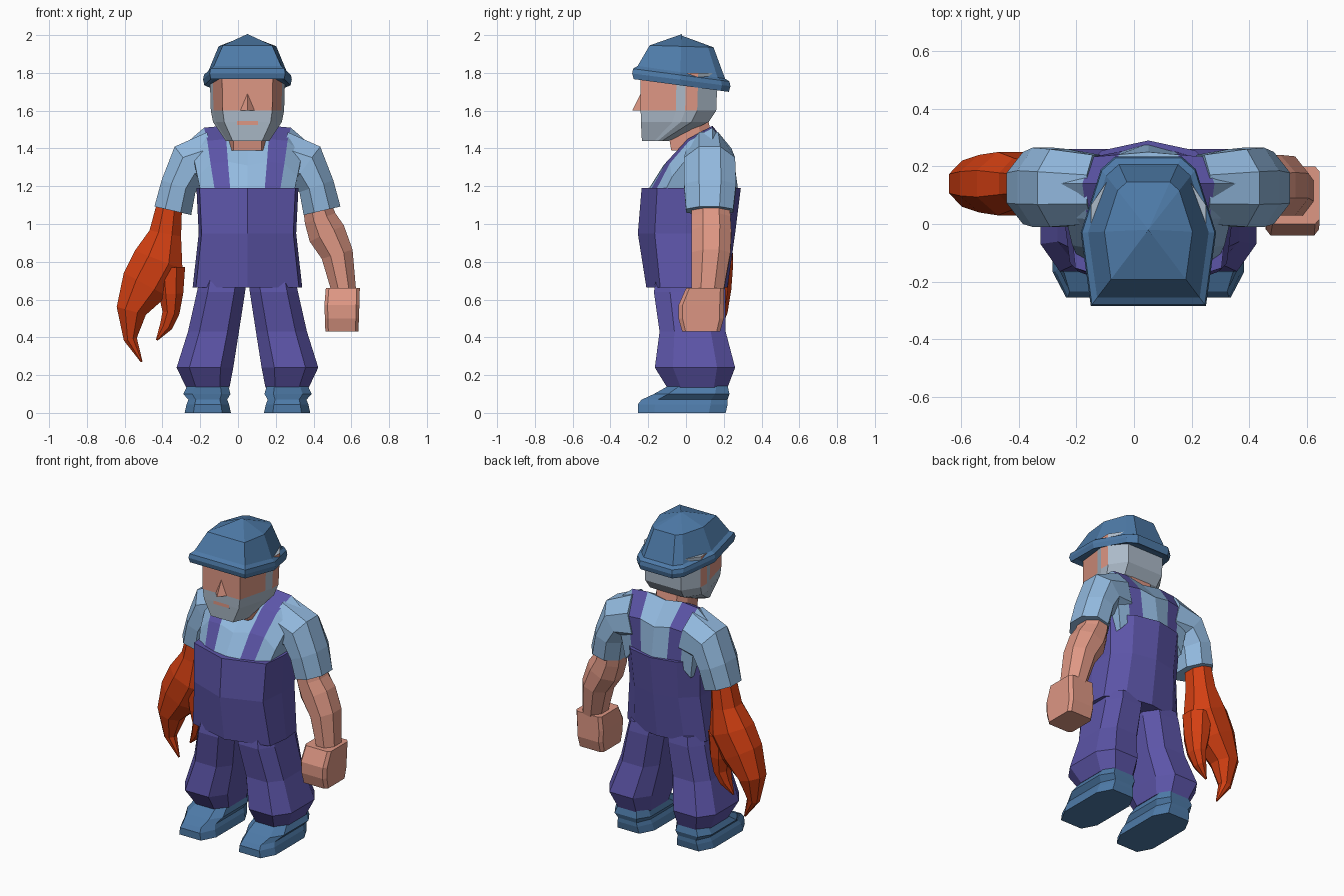
import bpy
import bmesh
from mathutils import Vector

cube = bpy.data.objects.get("Cube")
if cube:
    bpy.data.objects.remove(cube, do_unlink=True)

BODY_AXIS = .05  # the body sits beside the centre because of the large claw


def material(name, red, green, blue):
    mat = bpy.data.materials.new(name)
    mat.use_nodes = True
    colour = (red, green, blue, 1)
    mat.diffuse_color = colour
    mat.node_tree.nodes["Principled BSDF"].inputs["Base Color"].default_value = colour
    return mat


hat_blue = material("hat blue", .075, .195, .39)
overall_purple = material("overall purple", .107, .09, .39)
shirt_blue = material("shirt light blue", .29, .49, .74)
skin = material("skin", .73, .31, .23)
claw_red = material("claw red", .65, .05, .006)
beard_grey = material("beard grey", .41, .49, .58)


def loft(name, rings, materials, rule=None):
    """Join rings of points into a closed flat-shaded body."""
    bm = bmesh.new()
    loops = [[bm.verts.new(point) for point in ring] for ring in rings]
    for lower, upper in zip(loops, loops[1:]):
        for i in range(len(lower)):
            bm.faces.new((lower[i - 1], lower[i], upper[i], upper[i - 1]))
    bm.faces.new(loops[0])
    bm.faces.new(loops[-1])
    bmesh.ops.remove_doubles(bm, verts=bm.verts, dist=.0005)
    bmesh.ops.recalc_face_normals(bm, faces=bm.faces)
    if rule:
        for face in bm.faces:
            face.material_index = rule(face.calc_center_median())
    mesh = bpy.data.meshes.new(name)
    bm.to_mesh(mesh)
    bm.free()
    for mat in materials:
        mesh.materials.append(mat)
    part = bpy.data.objects.new(name, mesh)
    bpy.context.collection.objects.link(part)


def limb(name, sections, mat, side=1, axis=0, corner=.42, level=False):
    """Sweep a bevelled box through sections of x, z, width, front and back."""
    quarter = [(1, corner), (corner, 1)]
    shape = []
    for turn in range(4):
        shape += quarter
        quarter = [(-v, u) for u, v in quarter]
    rings = []
    for i, (x, z, width, front, back) in enumerate(sections):
        before = sections[max(i - 1, 0)]
        after = sections[min(i + 1, len(sections) - 1)]
        across = Vector((before[1] - after[1], after[0] - before[0])).normalized()
        if level:
            across = Vector((1, 0))
        across *= width / 2
        middle, depth = (front + back) / 2, (back - front) / 2
        rings.append([(axis + side * (x + u * across.x), middle + v * depth, z + u * across.y)
                      for u, v in shape])
    loft(name, rings, [mat])


def symmetric(half):
    """Complete a half outline, front to back, with its mirror image."""
    return half + [(-x, y) for x, y in reversed(half) if x > 0]


def on_body(outline, z, wide=1, long=1, front=0, tilt=0):
    """Place an outline at a height, scaled about a front line and tilted back."""
    return [(BODY_AXIS + x * wide, front + (y - front) * long, z - tilt * y)
            for x, y in outline]


# Hat: tilted brim, crown and apex
brim = symmetric([(.2, -.285), (.235, -.03), (.165, .19), (.115, .235)])
hat_steps = [(.86, 1.74), (.97, 1.73), (1, 1.76), (.98, 1.785), (.89, 1.8), (.65, 1.94), (0, 2)]
loft("hat", [on_body(brim, z, size, size, -.02, .13 if z < 1.9 else .02)
             for size, z in hat_steps], [hat_blue])

# Head: beard, sideburns and back hair are grey, the rest is skin
skull = symmetric([(.135, -.24), (.185, -.05), (.2, 0), (.2, .065), (.13, .168)])


def head_colour(centre):
    face = centre.y < -.06
    ear = abs(centre.x - BODY_AXIS) > .17 and .01 < centre.y < .06
    return 0 if centre.z > 1.6 and (face or ear) else 1


head_steps = [(1.8, 1, 1), (1.6, .97, .98), (1.54, .91, .88), (1.44, .58, .35)]
loft("head", [on_body(skull, z, wide, long, -.23) for z, wide, long in head_steps],
     [skin, beard_grey], head_colour)
loft("neck", [on_body(skull, z, .55, .55, front) for z, front in ((1.39, .12), (1.57, .05))],
     [skin])

# Nose and mouth
nose_base = [(-.042, -.235), (.042, -.235), (0, -.285)]
loft("nose", [on_body(nose_base, 1.6), on_body([(0, -.235)] * 3, 1.7)], [skin])
lips = [(-.055, -.232), (.055, -.232), (.055, -.239), (-.055, -.239)]
loft("mouth", [on_body(lips, z) for z in (1.525, 1.545)], [skin])


# Overalls body, with a ridge down the front and back
def waist(width, front, back):
    return symmetric([(0, front), (width * .94, front * .65), (width, 0),
                      (width * .96, back * .55), (width * .6, back * .88), (0, back)])


loft("overalls_body", [on_body(waist(.27, -.235, .29), 1.19),
                       on_body(waist(.258, -.255, .26), .95),
                       on_body(waist(.29, -.21, .22), .665)], [overall_purple])

# Shirt: slices across the chest; the strap slices take the overalls colour
# Each profile point has y, its change towards the side, height and spread
chest = [(-.22, .3, 1.17, 1), (-.12, .2, 1.33, 1.15), (0, .1, 1.45, 1.25),
         (.14, 0, 1.52, 1.35), (.25, -.1, 1.39, 1.15), (.28, -.3, 1.17, 1)]


def shirt_slice(side, width, sag):
    return [(BODY_AXIS + side * width * spread, y + slope * width, z - sag)
            for y, slope, z, spread in chest]


half_slices = [(.09, 0), (.17, .01), (.23, .08)]
shirt = [shirt_slice(-1, *step) for step in reversed(half_slices)]
shirt += [shirt_slice(1, *step) for step in [(0, .02)] + half_slices]
loft("shirt_and_straps", shirt, [shirt_blue, overall_purple],
     lambda centre: 1 if .1 < abs(centre.x - BODY_AXIS) < .19 else 0)

# Sleeves, trouser legs and boots on both sides
for side, label in ((1, "left"), (-1, "right")):
    limb(label + "_sleeve", [(.18, 1.34, .3, 0, .24), (.31, 1.31, .25, -.01, .26),
                             (.365, 1.2, .19, -.01, .265), (.395, 1.07, .2, 0, .25)],
         shirt_blue, side, BODY_AXIS)
    limb(label + "_trouser_leg", [(.13, .7, .25, -.16, .2), (.14, .64, .255, -.17, .21),
                                  (.18, .43, .27, -.14, .21), (.225, .24, .3, -.165, .26),
                                  (.21, .135, .23, -.1, .22)],
         overall_purple, side, BODY_AXIS, .55, True)
    limb(label + "_boot", [(.21, 0, .245, -.255, .21), (.21, .045, .225, -.255, .22),
                           (.21, .07, .205, -.235, .22), (.215, .1, .25, -.17, .23),
                           (.21, .145, .215, -.09, .22)],
         hat_blue, side, BODY_AXIS, .62, True)

# Bare arm and fist
limb("left_arm", [(.41, 1.13, .14, .03, .23), (.435, 1.03, .17, .03, .235),
                  (.47, .95, .2, .03, .24), (.525, .84, .17, .03, .235),
                  (.56, .65, .13, .03, .2)], skin)
limb("left_fist", [(.555, .66, .18, 0, .2), (.55, .57, .185, -.04, .2),
                   (.55, .5, .18, -.04, .2), (.55, .43, .175, -.02, .18)],
     skin, corner=.82, level=True)

# Claw arm with a large and a small pincer
limb("claw_arm", [(.36, 1.12, .13, .06, .22), (.385, .95, .17, .05, .23),
                  (.42, .81, .27, .03, .25), (.49, .68, .26, .04, .24),
                  (.565, .54, .16, .06, .22), (.57, .39, .07, .1, .17),
                  (.51, .27, .01, .13, .14)], claw_red, -1)
limb("claw_thumb", [(.36, .77, .16, .05, .23), (.355, .63, .13, .06, .22),
                    (.355, .53, .09, .08, .2), (.38, .46, .07, .1, .18),
                    (.43, .385, .01, .13, .14)], claw_red, -1)
